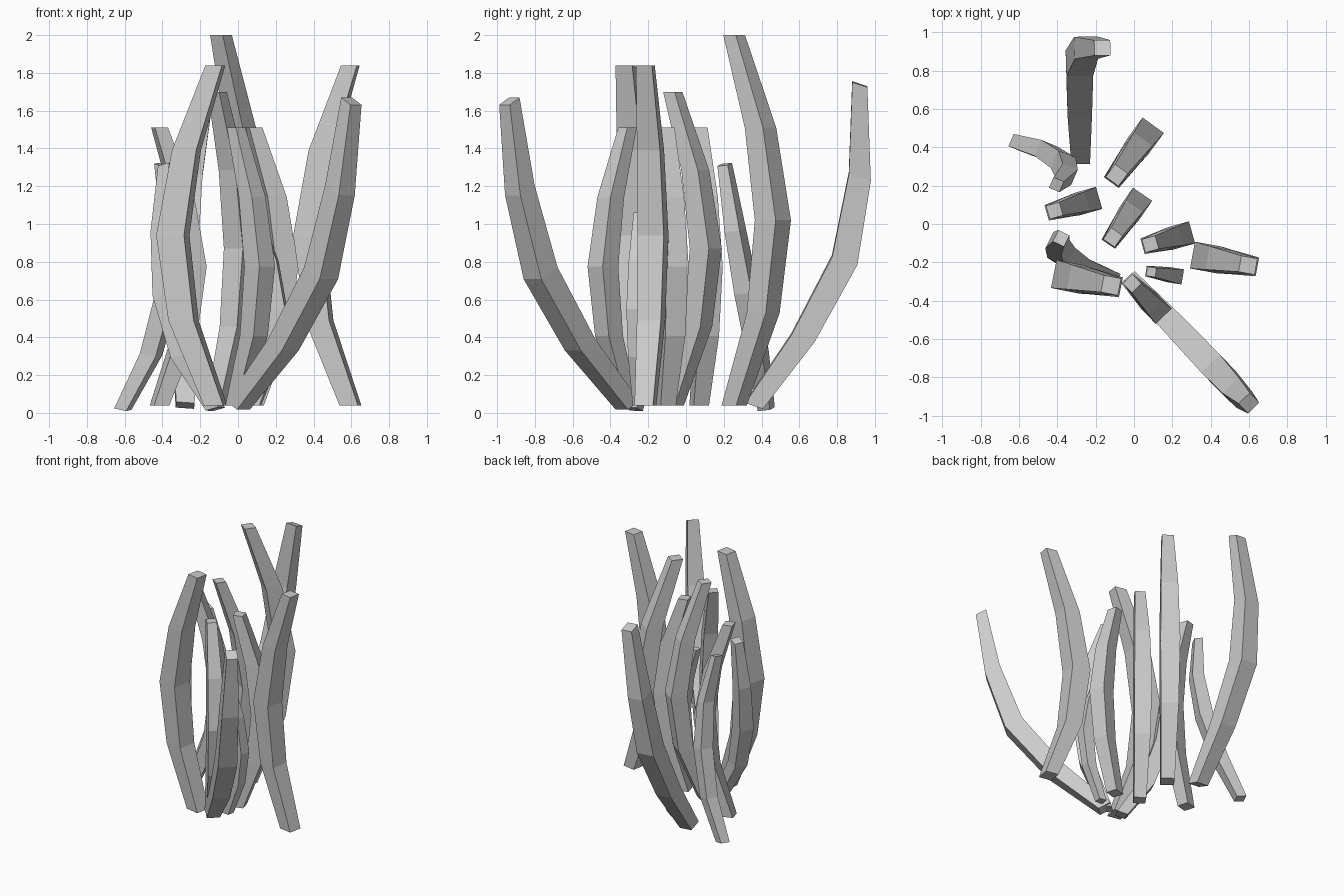
import bpy, bmesh
from mathutils import Vector

if "Cube" in bpy.data.objects:
    bpy.data.objects.remove(bpy.data.objects["Cube"])

TAPER = (0.70, 0.91, 1.0, 0.87, 0.60)   # section size from base to tip
BOW = (0.0, 0.75, 1.0, 0.68, 0.0)       # sideways bow from base to tip


def blade(name, pts, width):
    """Square-section tapered blade whose rings lie square to its chord."""
    pts = [Vector(p) for p in pts]
    chord = (pts[-1] - pts[0]).normalized()
    out = pts[2] - pts[0]
    out = (out - chord * out.dot(chord)).normalized()
    flat = Vector((pts[2].x - pts[0].x, pts[2].y - pts[0].y, 0)).normalized()
    side = chord.cross(flat).normalized()
    out = side.cross(chord)
    bm = bmesh.new()
    rings = []
    for p, t in zip(pts, TAPER):
        h = width * t / 2
        rings.append([bm.verts.new(p + out * (a * h) + side * (b * h))
                      for a, b in ((1, 1), (-1, 1), (-1, -1), (1, -1))])
    for r0, r1 in zip(rings, rings[1:]):
        for i in range(4):
            j = (i + 1) % 4
            bm.faces.new((r0[i], r0[j], r1[j], r1[i]))
    bm.faces.new(rings[0][::-1])
    bm.faces.new(rings[-1])
    bmesh.ops.recalc_face_normals(bm, faces=bm.faces)
    me = bpy.data.meshes.new(name)
    bm.to_mesh(me)
    bm.free()
    bpy.context.collection.objects.link(bpy.data.objects.new(name, me))


# upright bowed blades: end xy, middle xy, height, width
upright = [
    (-0.09, 0.255, 0.06, 0.46, 2.00, 0.137),
    (-0.11, -0.07, 0.01, 0.105, 1.70, 0.122),
    (-0.415, 0.07, -0.24, 0.12, 1.51, 0.12),
    (0.085, -0.105, 0.245, -0.06, 1.51, 0.12),
    (0.595, -0.215, 0.375, -0.175, 1.84, 0.142),
    (-0.12, -0.32, -0.345, -0.275, 1.84, 0.15),
    (0.09, -0.25, 0.215, -0.27, 1.06, 0.08),
    (-0.01, -0.31, 0.115, -0.44, 1.51, 0.115),
]
for i, (ex, ey, mx, my, top, w) in enumerate(upright):
    pts = [(ex + (mx - ex) * b, ey + (my - ey) * b, 0.04 + (top - 0.04) * k / 4)
           for k, b in enumerate(BOW)]
    blade(f"upright_blade_{i + 1}", pts, w)

# leaning blades: explicit centre lines
blade("leaning_blade_back", [(-0.28, 0.36, 0.04), (-0.285, 0.62, 0.40),
      (-0.285, 0.84, 0.81), (-0.25, 0.92, 1.25), (-0.165, 0.92, 1.74)], 0.14)
blade("leaning_blade_front", [(0.0, -0.31, 0.04), (0.24, -0.56, 0.36),
      (0.44, -0.77, 0.74), (0.54, -0.88, 1.18), (0.6, -0.935, 1.65)], 0.135)
blade("leaning_blade_left", [(-0.61, 0.425, 0.02), (-0.46, 0.38, 0.31),
      (-0.37, 0.32, 0.64), (-0.35, 0.26, 0.97), (-0.405, 0.205, 1.315)], 0.10)
blade("leaning_blade_middle", [(-0.12, -0.28, 0.02), (-0.29, -0.215, 0.30),
      (-0.38, -0.15, 0.63), (-0.40, -0.105, 0.97), (-0.38, -0.075, 1.315)], 0.11)
